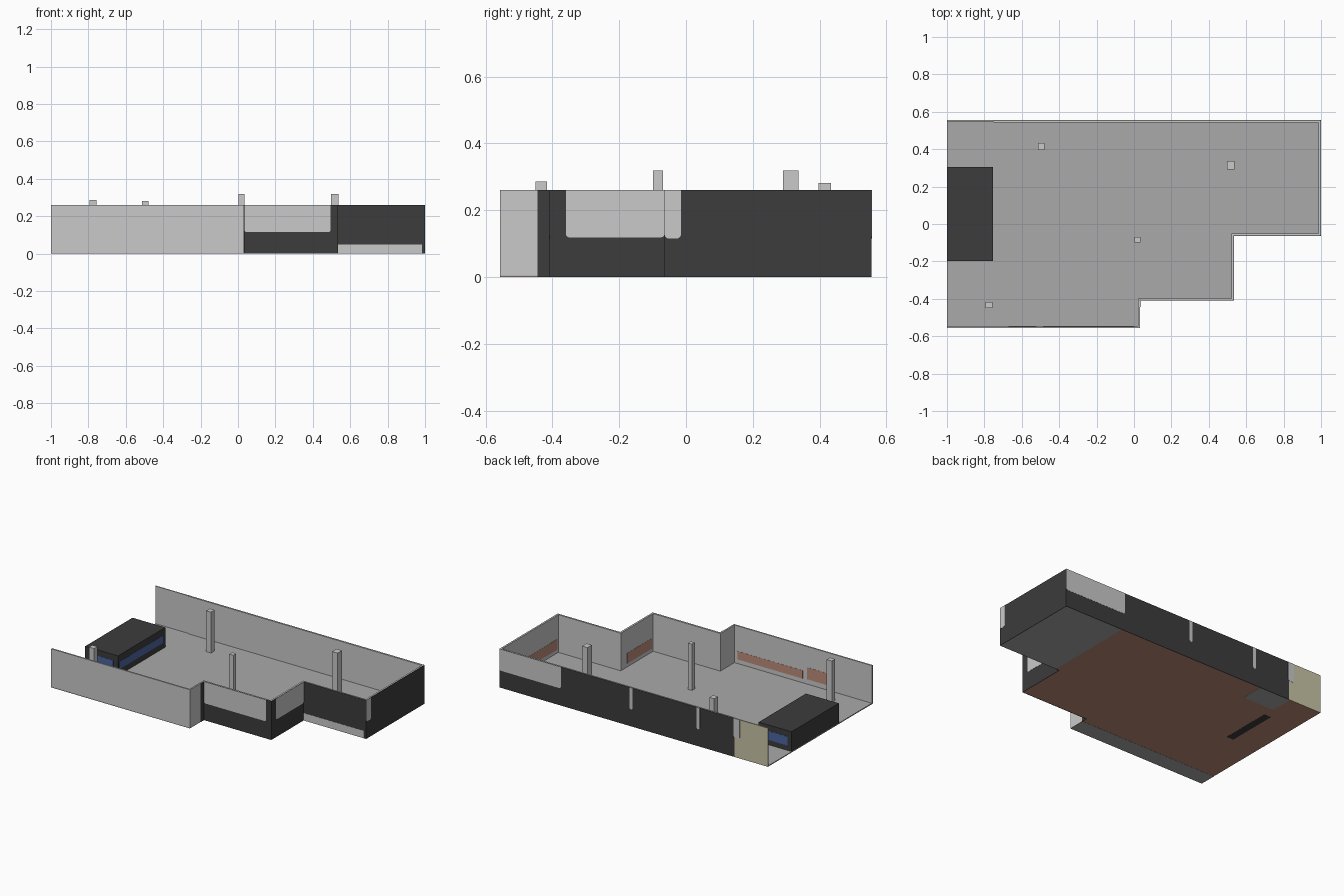
import bpy, bmesh, math
from mathutils import Vector

if "Cube" in bpy.data.objects:
    bpy.data.objects.remove(bpy.data.objects["Cube"])


def material(name, rgb):
    m = bpy.data.materials.new(name)
    m.diffuse_color = (*rgb, 1)
    m.use_nodes = True
    m.node_tree.nodes["Principled BSDF"].inputs["Base Color"].default_value = m.diffuse_color
    return m


LIGHT = material("light grey", (0.59, 0.59, 0.59))
FLOOR = material("floor grey", (0.40, 0.40, 0.40))
DARK = material("charcoal", (0.045, 0.045, 0.045))
KHAKI = material("khaki", (0.58, 0.55, 0.38))
BLUE = material("window blue", (0.07, 0.13, 0.36))
CLAY = material("terracotta", (0.50, 0.26, 0.19))


def prism(name, pts, vec, mat):
    """Extrude a flat outline along a vector."""
    bm = bmesh.new()
    face = bm.faces.new([bm.verts.new(p) for p in pts])
    ext = bmesh.ops.extrude_face_region(bm, geom=[face], use_keep_orig=True)
    moved = [g for g in ext["geom"] if isinstance(g, bmesh.types.BMVert)]
    bmesh.ops.translate(bm, verts=moved, vec=Vector(vec))
    bmesh.ops.recalc_face_normals(bm, faces=bm.faces)
    me = bpy.data.meshes.new(name)
    bm.to_mesh(me)
    bm.free()
    me.materials.append(mat)
    ob = bpy.data.objects.new(name, me)
    bpy.context.collection.objects.link(ob)
    return ob


def box(name, x0, x1, y0, y1, z0, z1, mat):
    return prism(name, [(x0, y0, z0), (x1, y0, z0), (x1, y1, z0), (x0, y1, z0)],
                 (0, 0, z1 - z0), mat)


def plate(name, axis, at, thick, u0, u1, z0, z1, mat, r=0.0):
    """Thin upright panel at x=at or y=at, bottom corners rounded by r."""
    uz = [(u0, z1)]
    if r:
        for cx, start in ((u0 + r, math.pi), (u1 - r, 1.5 * math.pi)):
            for i in range(4):
                a = start + i * math.pi / 6
                uz.append((cx + r * math.cos(a), z0 + r + r * math.sin(a)))
    else:
        uz += [(u0, z0), (u1, z0)]
    uz.append((u1, z1))
    if axis == "x":
        return prism(name, [(at, u, z) for u, z in uz], (thick, 0, 0), mat)
    return prism(name, [(u, at, z) for u, z in uz], (0, thick, 0), mat)


H = 0.26       # wall height
T = 0.010      # wall thickness

# Stepped outline of the storey, from open front-left corner to back wall
outer = [(-1, -0.557), (0.032, -0.557), (0.032, -0.407), (0.532, -0.407),
         (0.532, -0.062), (0.997, -0.062), (0.997, 0.554), (-0.75, 0.554)]
inner = [(-1, -0.557 + T), (0.032 - T, -0.557 + T), (0.032 - T, -0.407 + T),
         (0.532 - T, -0.407 + T), (0.532 - T, -0.062 + T),
         (0.997 - T, -0.062 + T), (0.997 - T, 0.554 - T), (-0.75, 0.554 - T)]

# Walls and floor
prism("walls", [(x, y, 0.004) for x, y in outer + inner[::-1]], (0, 0, H - 0.004), LIGHT)
box("thin_back_wall", -1, -0.75, 0.549, 0.554, 0.004, H, LIGHT)
slab = outer[:-1] + [(-1, 0.554)]
prism("floor", [(x, y, 0.003) for x, y in slab], (0, 0, 0.004), FLOOR)
prism("floor_underside", [(x, y, 0.001) for x, y in slab], (0, 0, 0.002), CLAY)

# Patches on the underside
box("underside_right", 0.56, 0.997, -0.062, 0.554, 0, 0.001, FLOOR)
box("underside_front", -1, 0.032, -0.557, -0.445, 0, 0.001, FLOOR)
box("underside_back", -0.76, -0.53, 0.40, 0.554, 0, 0.001, FLOOR)
box("underside_slot", -0.805, -0.755, -0.03, 0.32, 0, 0.001, DARK)

# Dark outer cladding: axis, position, thickness, span
C = 0.002
for name, axis, at, thick, u0, u1 in [
        ("cladding_back", "y", 0.554, C, -0.75, 0.999),
        ("cladding_right", "x", 0.997, C, -0.064, 0.556),
        ("cladding_front_right", "y", -0.062, -C, 0.534, 0.999),
        ("cladding_step_side", "x", 0.532, C, -0.409, -0.064),
        ("cladding_front_middle", "y", -0.407, -C, 0.034, 0.534),
        ("cladding_step_strip", "x", 0.032, C, -0.445, -0.409)]:
    plate(name, axis, at, thick, u0, u1, 0, H, DARK)
plate("khaki_cladding", "y", 0.554, C, -1, -0.75, 0, H, KHAKI)

# Light areas on the cladding
P = 0.001
for name, axis, at, thick, u0, u1, z0, z1, r in [
        ("light_back", "y", 0.556, P, 0.54, 0.999, 0.115, H, 0.012),
        ("light_right", "x", 0.999, P, -0.064, -0.015, 0.115, H, 0.012),
        ("light_step_side", "x", 0.534, P, -0.36, -0.064, 0.118, H, 0.012),
        ("light_front_middle", "y", -0.409, -P, 0.034, 0.495, 0.115, H, 0.012),
        ("light_front_right", "y", -0.064, -P, 0.534, 0.985, 0, 0.05, 0),
        ("light_strip_1", "y", 0.556, P, 0.008, 0.032, 0.115, H, 0.010),
        ("light_strip_2", "y", 0.556, P, -0.492, -0.468, 0.115, H, 0.010),
        ("light_strip_3", "y", 0.556, P, -0.79, -0.745, 0.13, H, 0.012)]:
    plate(name, axis, at, thick, u0, u1, z0, z1, LIGHT, r)

# Terracotta panels on the inner walls
for name, axis, at, thick, u0, u1, z0, z1 in [
        ("inner_panel_front_long", "y", -0.547, P, -0.486, 0.0, 0.035, 0.09),
        ("inner_panel_front_short", "y", -0.547, P, -0.67, -0.52, 0.04, 0.12),
        ("inner_panel_step", "x", 0.522, -P, -0.38, -0.12, 0.03, 0.10),
        ("inner_panel_right", "x", 0.987, -P, -0.04, 0.35, 0.03, 0.10)]:
    plate(name, axis, at, thick, u0, u1, z0, z1, CLAY)

# Small room at the left with window bands
box("room", -0.999, -0.755, -0.197, 0.305, 0.005, 0.14, DARK)
plate("room_window_right", "x", -0.755, 0.001, -0.185, 0.28, 0.045, 0.095, BLUE)
plate("room_window_front", "y", -0.197, -0.001, -0.95, -0.79, 0.045, 0.10, BLUE)
plate("room_window_back", "y", 0.305, 0.001, -0.97, -0.80, 0.04, 0.10, BLUE)

# Free-standing columns: centre, size, top
for i, (x, y, sx, sy, top) in enumerate([
        (-0.775, -0.433, 0.038, 0.034, 0.286), (-0.496, 0.415, 0.036, 0.038, 0.282),
        (0.019, -0.084, 0.030, 0.030, 0.318), (0.517, 0.314, 0.040, 0.046, 0.318)]):
    box(f"column_{i + 1}", x - sx / 2, x + sx / 2, y - sy / 2, y + sy / 2, 0.005, top, LIGHT)
